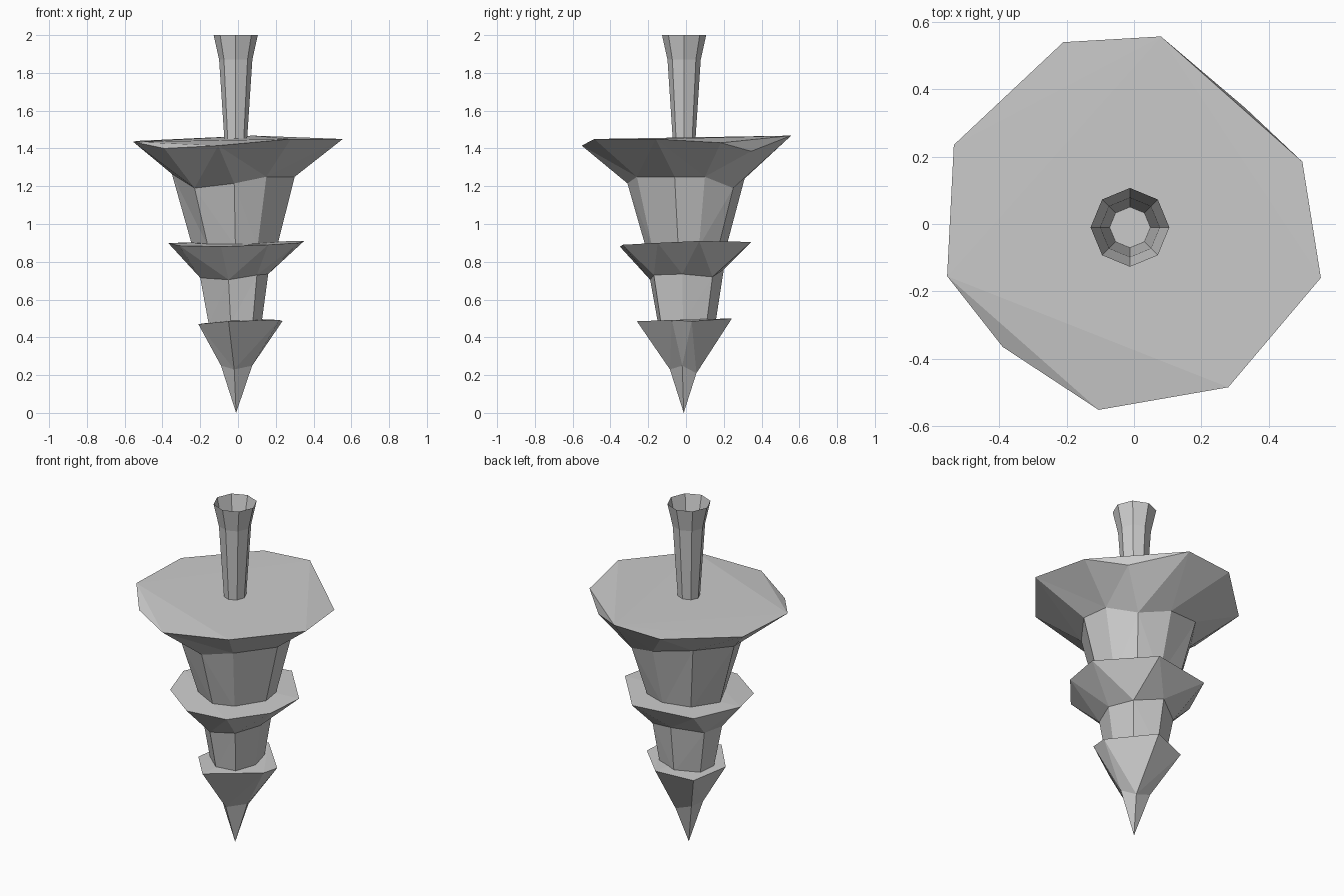
import bpy, bmesh, math

if "Cube" in bpy.data.objects:
    bpy.data.objects.remove(bpy.data.objects["Cube"])


def angle(p):
    return math.atan2(p[1], p[0]) % math.tau


def scaled(ring, f, z):
    return [(x * f, y * f, z) for x, y, _ in ring]


def stitch(bm, a, b):
    """Triangulated band between two rings (lower a, upper b), zipped by angle."""
    i = j = 0
    n, m = len(a), len(b)

    def at(r, k):
        return angle(r[k % len(r)].co) + math.tau * (k // len(r))
    while i < n or j < m:
        va, vb = a[i % n], b[j % m]
        if j >= m or (i < n and at(a, i + 1) <= at(b, j + 1)):
            bm.faces.new((va, a[(i + 1) % n], vb))
            i += 1
        else:
            bm.faces.new((va, b[(j + 1) % m], vb))
            j += 1


def cap_ring(bm, ring):
    """Close a ring with the upper side of its convex hull."""
    tmp = bmesh.new()
    for v in ring:
        tmp.verts.new(v.co)
    tmp.verts.new((0, 0, ring[0].co.z - .5))
    bmesh.ops.convex_hull(tmp, input=tmp.verts)
    tmp.normal_update()
    for f in tmp.faces:
        if f.normal.z > 0:
            bm.faces.new([min(ring, key=lambda r: (r.co - v.co).length) for v in f.verts])
    tmp.free()


def build(name, rings, cap=True, tip=None):
    bm = bmesh.new()
    loops = [[bm.verts.new(p) for p in sorted(r, key=angle)] for r in rings]
    for lo, hi in zip(loops, loops[1:]):
        stitch(bm, lo, hi)
    if tip:
        t = bm.verts.new(tip)
        r = loops[0]
        for k in range(len(r)):
            bm.faces.new((t, r[(k + 1) % len(r)], r[k]))
    if cap:
        cap_ring(bm, loops[-1])
    bmesh.ops.recalc_face_normals(bm, faces=bm.faces)
    me = bpy.data.meshes.new(name)
    bm.to_mesh(me)
    bm.free()
    ob = bpy.data.objects.new(name, me)
    bpy.context.collection.objects.link(ob)
    return ob


# Large foliage tier
rim = [(.555, -.16, 1.45), (.5, .185, 1.43), (.33, .345, 1.385), (.08, .557, 1.468),
       (-.21, .54, 1.455), (-.535, .235, 1.44), (-.555, -.155, 1.435),
       (-.39, -.365, 1.40), (-.105, -.552, 1.415), (.28, -.485, 1.45)]
waist = [(.30, -.06, 1.25), (.28, .1, 1.25), (.18, .25, 1.19), (0, .31, 1.24),
         (-.22, .25, 1.28), (-.35, .05, 1.265), (-.23, -.2, 1.19),
         (-.02, -.31, 1.215), (.15, -.26, 1.25)]
build("large_foliage_tier", [scaled(waist, .69, .88), waist, rim])

# Middle foliage tier
rim = [(.35, .07, .91), (.11, .345, .905), (-.25, .285, .90), (-.37, .02, .90),
       (-.31, -.19, .885), (-.09, -.35, .88), (.16, -.335, .89), (.32, -.15, .90)]
waist = [(.16, -.02, .735), (.12, .14, .72), (-.04, .2, .76), (-.19, .1, .73),
         (-.2, -.05, .715), (-.05, -.19, .705), (.1, -.17, .73)]
build("middle_foliage_tier", [scaled(waist, .78, .475), waist, rim])

# Small pointed foliage tier
rim = [(.235, .03, .485), (.03, .243, .5), (-.175, .18, .475), (-.21, -.07, .47),
       (-.05, -.26, .485), (.22, -.075, .492)]
waist = [(.075, -.02, .25), (.03, .055, .21), (-.07, .05, .245), (-.09, -.03, .25),
         (-.02, -.085, .23)]
build("small_foliage_tier", [waist, rim], tip=(-.01, -.012, 0))


# Hollow eight-sided trunk, open at the top
def octagon(r, z, cx=-.012, cy=-.01):
    return [(cx + r * math.cos(k * math.pi / 4), cy + r * math.sin(k * math.pi / 4), z)
            for k in range(8)]


build("trunk", [octagon(.06, 1.445), octagon(.088, 1.87), octagon(.117, 2.0)], cap=False)
